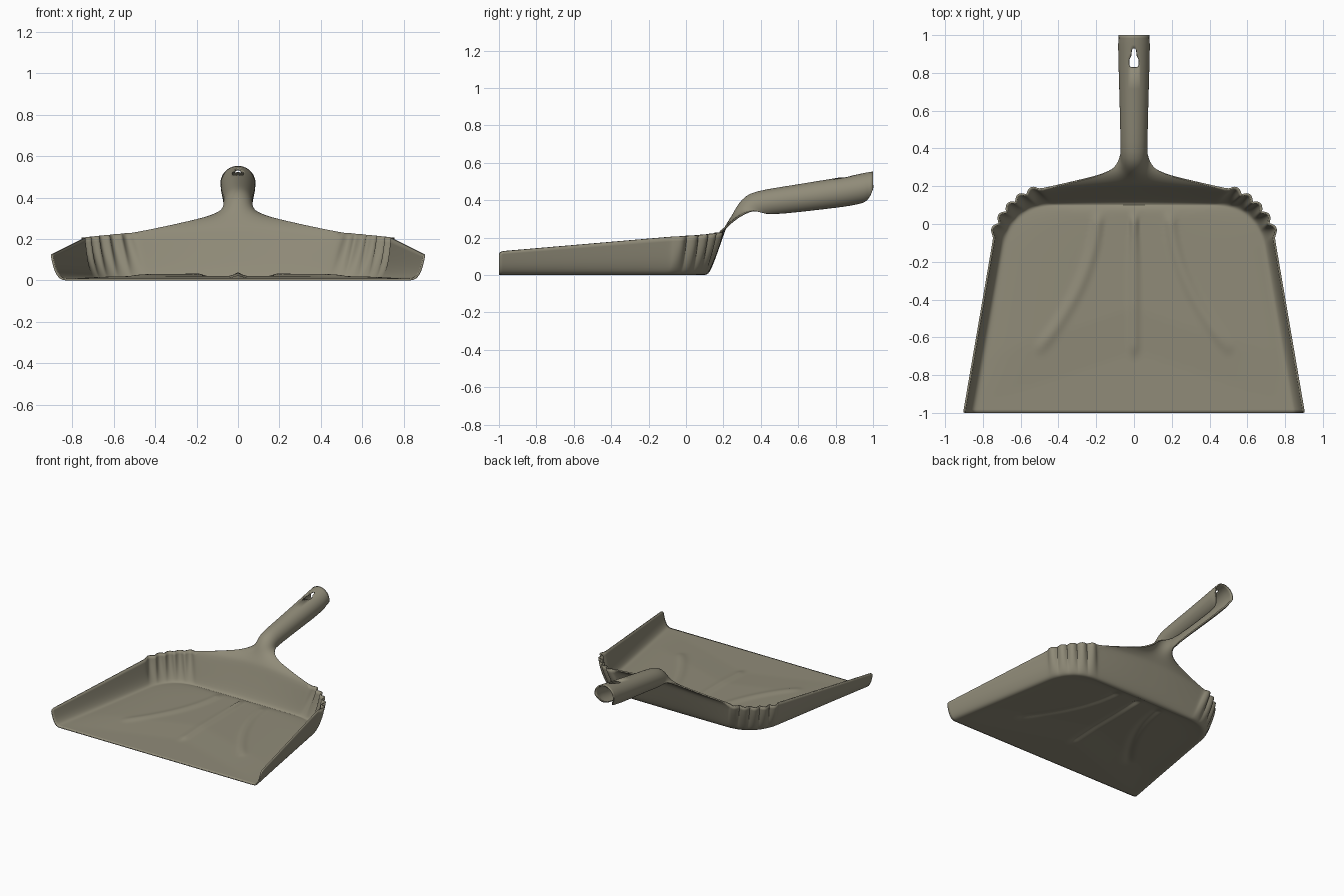
import bpy, bmesh, math
from mathutils import Vector

if "Cube" in bpy.data.objects:
    bpy.data.objects.remove(bpy.data.objects["Cube"])


def lerp(a, b, t):
    return a + (b - a) * t


def bezier(a, b, c, t):
    return lerp(lerp(a, b, t), lerp(b, c, t), t)


def smooth(lo, hi, v):
    t = min(1, max(0, (v - lo) / (hi - lo)))
    return t * t * (3 - 2 * t)


def bump(d, width):
    return 1 - smooth(0, width, abs(d))


# Floor relief: centre rib, curved side ribs and a faint raised panel
def relief(x, y):
    h = 0.016 * bump(x, 0.034) * smooth(-0.70, -0.67, y) * (1 - smooth(0.0, 0.09, y))
    curve = 0.19 + 0.31 * (max(0, 0.1 - y) / 0.76) ** 2
    h += 0.013 * bump(x - curve, 0.045) * smooth(-0.68, -0.64, y) * (1 - smooth(0.0, 0.09, y))
    h += min(0.012, 0.05 * max(0, y + 0.68 + 0.34 * x))
    return h


SIDE, CORNER, BACK, FLOOR = 24, 40, 16, 36

# Stations round half the pan: (spine point, floor edge, wall top, back-ness)
stations = []
for i in range(SIDE):
    t = i / SIDE
    stations.append((Vector((0, lerp(-1, -0.25, t), 0)),
                     Vector((lerp(0.83, 0.685, t), lerp(-1, -0.12, t), 0)),
                     Vector((lerp(0.90, 0.74, t), lerp(-1, -0.07, t), lerp(0.12, 0.20, t))), 0, 0))
for i in range(CORNER):
    t = i / CORNER
    base = bezier(Vector((0.685, -0.12, 0)), Vector((0.64, 0.10, 0)), Vector((0.42, 0.10, 0)), t)
    top = bezier(Vector((0.74, -0.07, 0.20)), Vector((0.68, 0.12, 0.21)), Vector((0.5, 0.18, 0.225)), t)
    stations.append((Vector((0, lerp(-0.25, -0.08, t), 0)), base, top, t,
                     0.026 * abs(math.sin(5 * math.pi * t))))
for i in range(BACK + 1):
    t = i / BACK
    stations.append((Vector((0, lerp(-0.08, 0, t), 0)), Vector((0.42 * (1 - t), 0.10, 0)),
                     Vector((0.5 * (1 - t), lerp(0.18, 0.205, 1 - (1 - t) ** 2), lerp(0.225, 0.235, t))), 1, 0))

# Wall section: (height fraction, spread at the sides, spread at the back)
WALL = [(0.02, 0.25, 0.15), (0.10, 0.47, 0.27), (0.30, 0.68, 0.45), (0.50, 0.80, 0.61),
        (0.75, 0.91, 0.81), (1, 1, 1)]

# Neck and handle sections: half width, arc angle, edge y, edge z, middle y, middle z
HANDLE = [(0.36, 15, 0.215, 0.250, 0.212, 0.250), (0.25, 20, 0.240, 0.275, 0.220, 0.265),
          (0.16, 30, 0.265, 0.295, 0.235, 0.288), (0.105, 45, 0.295, 0.315, 0.255, 0.320),
          (0.08, 65, 0.330, 0.330, 0.275, 0.358), (0.07, 90, 0.360, 0.340, 0.300, 0.392),
          (0.067, 120, 0.40, 0.330, 0.340, 0.428), (0.067, 150, 0.45, 0.320, 0.42, 0.447),
          (0.07, 160, 0.60, 0.335, 0.60, 0.475), (0.077, 160, 0.83, 0.362, 0.83, 0.513),
          (0.078, 160, 0.88, 0.370, 0.88, 0.522), (0.079, 160, 0.93, 0.380, 0.93, 0.531),
          (0.08, 150, 0.97, 0.392, 0.97, 0.539), (0.08, 100, 1.0, 0.45, 1.0, 0.543)]

bm = bmesh.new()
columns = []
for n, (spine, base, top, back, flute) in enumerate(stations):
    col = []
    for j in range(FLOOR + 1):
        t = j / FLOOR
        p = spine.lerp(base, t)
        p.z = relief(p.x, p.y) * (1 - t ** 6)
        col.append(p)
    out = Vector((top.x - 0.4, top.y + 0.2, 0)).normalized()
    for zf, side_f, back_f in WALL:
        p = base.lerp(top, lerp(side_f, back_f, back))
        p.z = top.z * zf
        col.append(p + out * flute * min(1, zf * 1.4))
    first = SIDE + CORNER
    if n >= first:
        u = 1 - (n - first) / BACK
        for w, deg, ye, ze, ym, zm in HANDLE:
            full = math.radians(deg)
            a = u * full
            x = w * math.sin(a) / (math.sin(full) if deg < 90 else 1)
            z = ze + (zm - ze) * (math.cos(a) - math.cos(full)) / (1 - math.cos(full))
            col.append(Vector((x, lerp(ym, ye, u * u), z)))
    columns.append([bm.verts.new(p + Vector((0, 0, 0.005))) for p in col])

for a, b in zip(columns, columns[1:]):
    for j in range(min(len(a), len(b)) - 1):
        bm.faces.new((a[j], a[j + 1], b[j + 1], b[j]))

# Keyhole for hanging, in the top of the handle
hole = []
for f in bm.faces:
    c = f.calc_center_median()
    if c.z > 0.45 and (0.83 < c.y < 0.88 and c.x < 0.028 or 0.88 < c.y < 0.93 and c.x < 0.014):
        hole.append(f)
bmesh.ops.delete(bm, geom=hole, context='FACES')
bmesh.ops.recalc_face_normals(bm, faces=bm.faces)
for f in bm.faces:
    f.smooth = True

mesh = bpy.data.meshes.new("dustpan")
bm.to_mesh(mesh)
bm.free()
pan = bpy.data.objects.new("dustpan", mesh)
bpy.context.collection.objects.link(pan)

# Mirror the half, smooth it and give the sheet its thickness
mirror = pan.modifiers.new("mirror", 'MIRROR')
mirror.merge_threshold = 0.0005
sub = pan.modifiers.new("smooth", 'SUBSURF')
sub.levels = sub.render_levels = 1
solid = pan.modifiers.new("thickness", 'SOLIDIFY')
solid.thickness = 0.01
solid.offset = 0

mat = bpy.data.materials.new("khaki grey")
mat.diffuse_color = (0.28, 0.26, 0.19, 1)
mat.use_nodes = True
mat.node_tree.nodes["Principled BSDF"].inputs["Base Color"].default_value = mat.diffuse_color
mesh.materials.append(mat)
